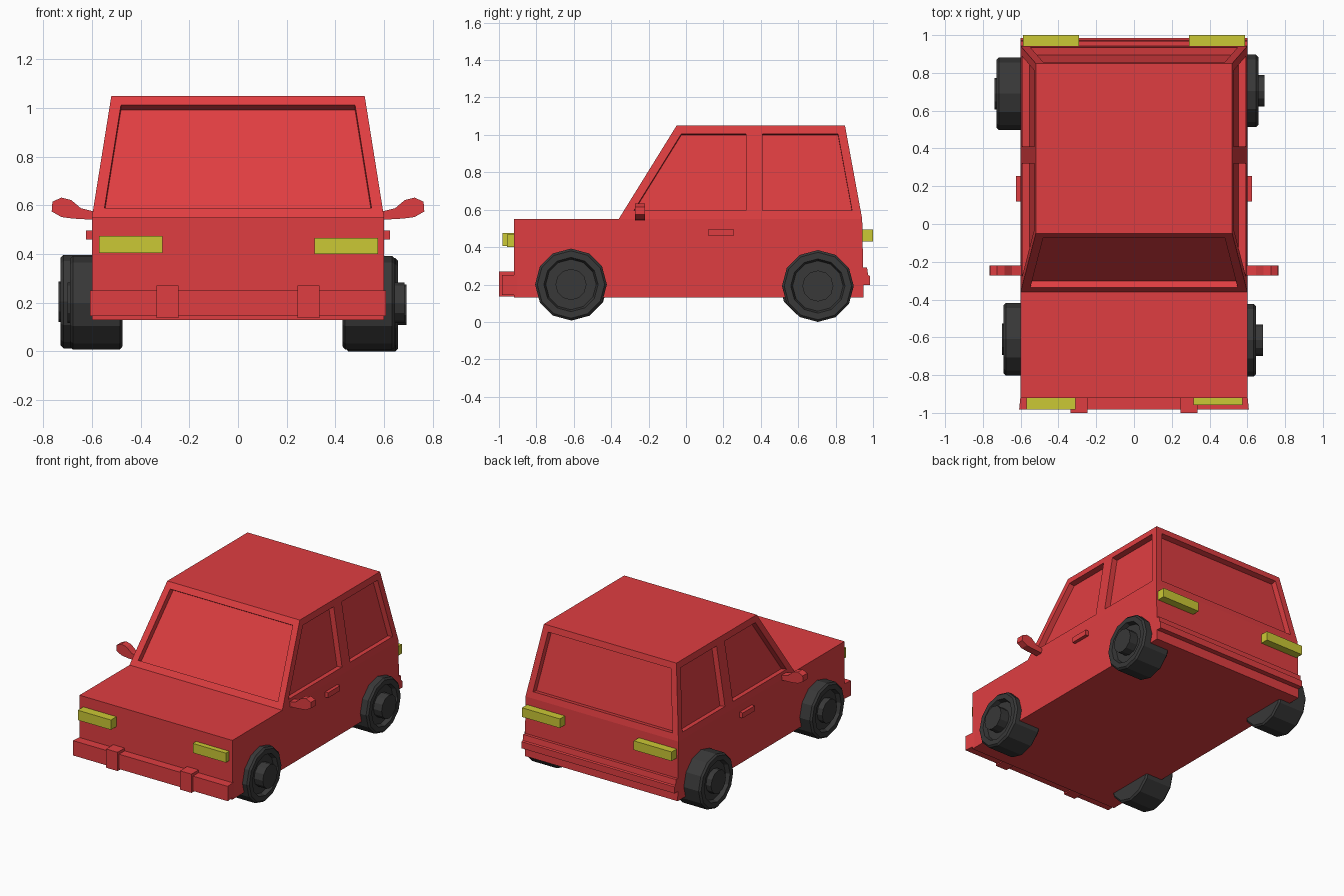
import bpy, bmesh, math
from mathutils import Matrix

if "Cube" in bpy.data.objects:
    bpy.data.objects.remove(bpy.data.objects["Cube"])


def material(name, color):
    m = bpy.data.materials.new(name)
    m.diffuse_color = (*color, 1)
    m.use_nodes = True
    m.node_tree.nodes["Principled BSDF"].inputs["Base Color"].default_value = m.diffuse_color
    return m


RED = material("red paint", (0.74, 0.048, 0.053))
YELLOW = material("yellow lamp", (0.60, 0.58, 0.035))
DARK = material("dark rubber", (0.04, 0.04, 0.04))


def finish(name, bm, mat):
    bmesh.ops.recalc_face_normals(bm, faces=bm.faces[:])
    me = bpy.data.meshes.new(name)
    bm.to_mesh(me)
    bm.free()
    me.materials.append(mat)
    ob = bpy.data.objects.new(name, me)
    bpy.context.collection.objects.link(ob)
    return ob


def box(name, x, y, z, mat):
    bm = bmesh.new()
    bmesh.ops.create_cube(bm, size=1)
    for v in bm.verts:
        v.co = [r[0] if c < 0 else r[1] for c, r in zip(v.co, (x, y, z))]
    return finish(name, bm, mat)


def prism(name, profile, ring_a, ring_b, mat):
    """Bridge two placements of the same profile and cap the ends."""
    bm = bmesh.new()
    a = [bm.verts.new(ring_a(*p)) for p in profile]
    b = [bm.verts.new(ring_b(*p)) for p in profile]
    n = len(profile)
    bm.faces.new(a)
    bm.faces.new(b)
    for i in range(n):
        j = (i + 1) % n
        bm.faces.new((a[i], a[j], b[j], b[i]))
    return finish(name, bm, mat)


# Body shell: side outline (y, z, half width), with recessed windows
outline = {"front_low": (-0.92, 0.13, 0.6), "nose": (-0.92, 0.55, 0.6),
           "cowl": (-0.36, 0.55, 0.6), "roof_front": (-0.05, 1.05, 0.52),
           "roof_mid": (0.365, 1.05, 0.52), "roof_back": (0.85, 1.05, 0.52),
           "belt_back": (0.942, 0.55, 0.6), "back_low": (0.95, 0.13, 0.6)}
bm = bmesh.new()
sides = []
for s in (-1, 1):
    side = {k: bm.verts.new((s * w, y, z)) for k, (y, z, w) in outline.items()}
    side["belt_mid"] = bm.verts.new((s * 0.6, 0.365, 0.55))
    sides.append(side)
windows = []
for v in sides:
    bm.faces.new([v[k] for k in ("front_low", "nose", "cowl", "belt_mid", "belt_back", "back_low")])
    windows.append(bm.faces.new([v[k] for k in ("cowl", "roof_front", "roof_mid", "belt_mid")]))
    windows.append(bm.faces.new([v[k] for k in ("belt_mid", "roof_mid", "roof_back", "belt_back")]))
names = list(outline)
for a, b in zip(names, names[1:] + names[:1]):
    f = bm.faces.new((sides[0][a], sides[0][b], sides[1][b], sides[1][a]))
    if a in ("cowl", "roof_back"):
        windows.append(f)
bmesh.ops.recalc_face_normals(bm, faces=bm.faces[:])
bmesh.ops.inset_individual(bm, faces=windows, thickness=0.045, use_even_offset=True)
bmesh.ops.inset_individual(bm, faces=windows, thickness=0, depth=-0.04, use_even_offset=True)
finish("body", bm, RED)

# Bumpers
prism("front_bumper", [(-0.6, -0.90), (0.6, -0.90), (0.608, -0.983), (-0.608, -0.983)],
      lambda x, y: (x, y, 0.145), lambda x, y: (x, y, 0.25), RED)
prism("rear_bumper", [(0.93, 0.29), (0.968, 0.29), (0.974, 0.25), (0.985, 0.245),
                      (0.985, 0.198), (0.93, 0.198)],
      lambda y, z: (-0.6, y, z), lambda y, z: (0.6, y, z), RED)

# Lamps: left and right differ slightly
box("headlight_left", (-0.57, -0.31), (-0.982, -0.91), (0.405, 0.475), YELLOW)
box("headlight_right", (0.315, 0.575), (-0.957, -0.91), (0.40, 0.467), YELLOW)

mirror_profile = [(0.58, 0.54), (0.58, 0.572), (0.645, 0.588), (0.685, 0.622), (0.725, 0.632),
                  (0.762, 0.615), (0.765, 0.575), (0.725, 0.552), (0.68, 0.546)]
for s, label in ((-1, "left"), (1, "right")):
    def span(a, b):
        return tuple(sorted((s * a, s * b)))
    box("overrider_" + label, span(0.245, 0.335), (-1.0, -0.91), (0.137, 0.27), RED)
    box("taillight_" + label, span(0.29, 0.587), (0.93, 1.0), (0.43, 0.495), YELLOW)
    box("door_handle_" + label, span(0.59, 0.624), (0.12, 0.255), (0.46, 0.497), RED)
    prism("wing_mirror_" + label, mirror_profile,
          lambda x, z: (s * x, -0.272, z), lambda x, z: (s * x, -0.22, z), RED)


# Wheels: 12-sided lathe of (x, radius) with recessed face and raised hub
def wheel(name, x_out, hub_out, y, z):
    s = math.copysign(1, x_out)
    w = abs(x_out)
    profile = [(w - 0.215, 0), (w - 0.215, 0.18), (w - 0.205, 0.192), (w - 0.012, 0.192),
               (w, 0.18), (w, 0.145), (w - 0.03, 0.135), (w - 0.03, 0.083),
               (hub_out, 0.083), (hub_out, 0)]
    bm = bmesh.new()
    verts = [bm.verts.new((s * px, y, z + r)) for px, r in profile]
    edges = [bm.edges.new(p) for p in zip(verts, verts[1:])]
    bmesh.ops.spin(bm, geom=verts + edges, cent=(0, y, z), axis=(1, 0, 0),
                   angle=math.tau, steps=12, use_merge=True)
    bmesh.ops.remove_doubles(bm, verts=bm.verts[:], dist=1e-4)
    finish(name, bm, DARK)


wheel("front_wheel_right", 0.645, 0.683, -0.615, 0.20)
wheel("rear_wheel_right", 0.658, 0.692, 0.705, 0.192)
wheel("front_wheel_left", -0.69, 0.70, -0.61, 0.20)
wheel("rear_wheel_left", -0.728, 0.738, 0.69, 0.205)
